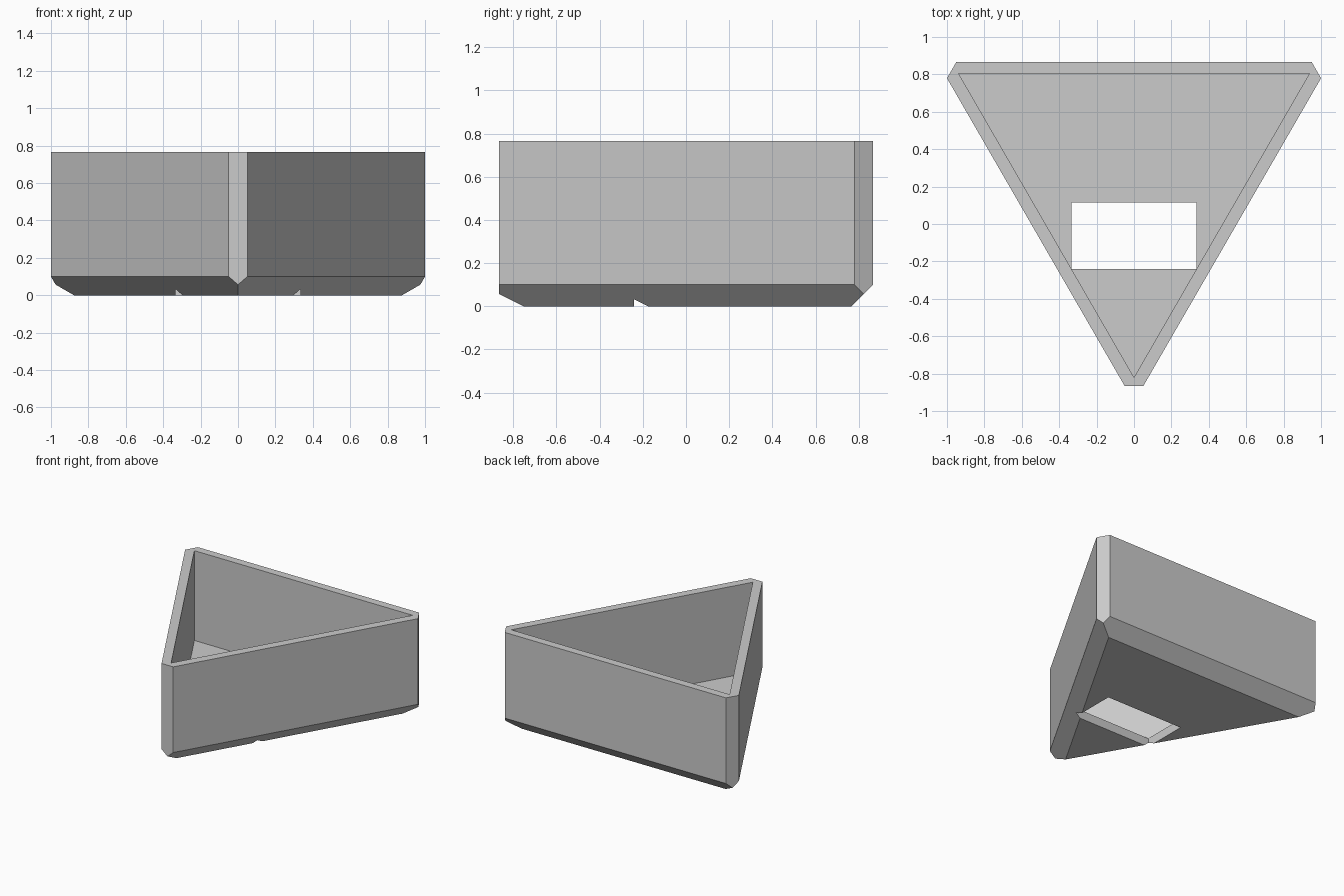
import bpy, bmesh
from math import sin, cos, pi, sqrt
from mathutils import Vector

default = bpy.data.objects.get("Cube")
if default:
    bpy.data.objects.remove(default, do_unlink=True)

HEIGHT, CHAMFER, FLOOR = 0.765, 0.1, 0.068
RADIUS = 2.1 / sqrt(3)            # centre to the sharp corner
CENTRE_Y = 0.866 - RADIUS / 2
DIRS = [Vector((cos(a), sin(a), 0)) for a in (-pi / 2, pi / 6, 5 * pi / 6)]

grey = bpy.data.materials.new("light grey")
grey.use_nodes = True
grey.diffuse_color = (0.6, 0.6, 0.6, 1)
grey.node_tree.nodes["Principled BSDF"].inputs["Base Color"].default_value = (0.6, 0.6, 0.6, 1)


def make_object(name, bm):
    bmesh.ops.recalc_face_normals(bm, faces=bm.faces)
    mesh = bpy.data.meshes.new(name)
    bm.to_mesh(mesh)
    bm.free()
    mesh.materials.append(grey)
    obj = bpy.data.objects.new(name, mesh)
    bpy.context.collection.objects.link(obj)
    return obj


def loft(outlines):
    """Closed solid through stacked outlines."""
    bm = bmesh.new()
    rings = [[bm.verts.new(p) for p in outline] for outline in outlines]
    bm.faces.new(rings[0])
    bm.faces.new(rings[-1])
    for low, high in zip(rings, rings[1:]):
        for i in range(len(low)):
            j = (i + 1) % len(low)
            bm.faces.new((low[i], low[j], high[j], high[i]))
    return bm


def triangle(inset, z, shift=0):
    centre = Vector((0, CENTRE_Y + shift, z))
    return [centre + d * (RADIUS - 2 * inset) for d in DIRS]


def rectangle(x, y0, y1, z):
    return [(-x, y0, z), (x, y0, z), (x, y1, z), (-x, y1, z)]


# Triangular body with a bevelled underside and trimmed corners
body = loft([triangle(CHAMFER, 0), triangle(0, CHAMFER), triangle(0, HEIGHT)])
for d in DIRS:
    cut_point = Vector((0, CENTRE_Y, 0)) + d * (RADIUS - 0.05 * sqrt(3))
    bmesh.ops.bisect_plane(body, geom=body.verts[:] + body.edges[:] + body.faces[:],
                           plane_co=cut_point, plane_no=d, clear_outer=True)
    bmesh.ops.holes_fill(body, edges=[e for e in body.edges if e.is_boundary])
tray = make_object("triangular_tray", body)

# Inner pocket and rectangular floor opening
cutters = [
    make_object("pocket_cutter", loft([triangle(0.065, z, 0.003) for z in (FLOOR, 1)])),
    make_object("opening_cutter", loft([rectangle(0.333, -0.24, 0.115, z) for z in (-0.1, 0.2)])),
]
bpy.context.view_layer.objects.active = tray
for cutter in cutters:
    cutter.hide_render = True
    mod = tray.modifiers.new(cutter.name, 'BOOLEAN')
    mod.operation = 'DIFFERENCE'
    mod.solver = 'EXACT'
    mod.object = cutter
    bpy.ops.object.modifier_apply(modifier=mod.name)
    bpy.data.objects.remove(cutter, do_unlink=True)
